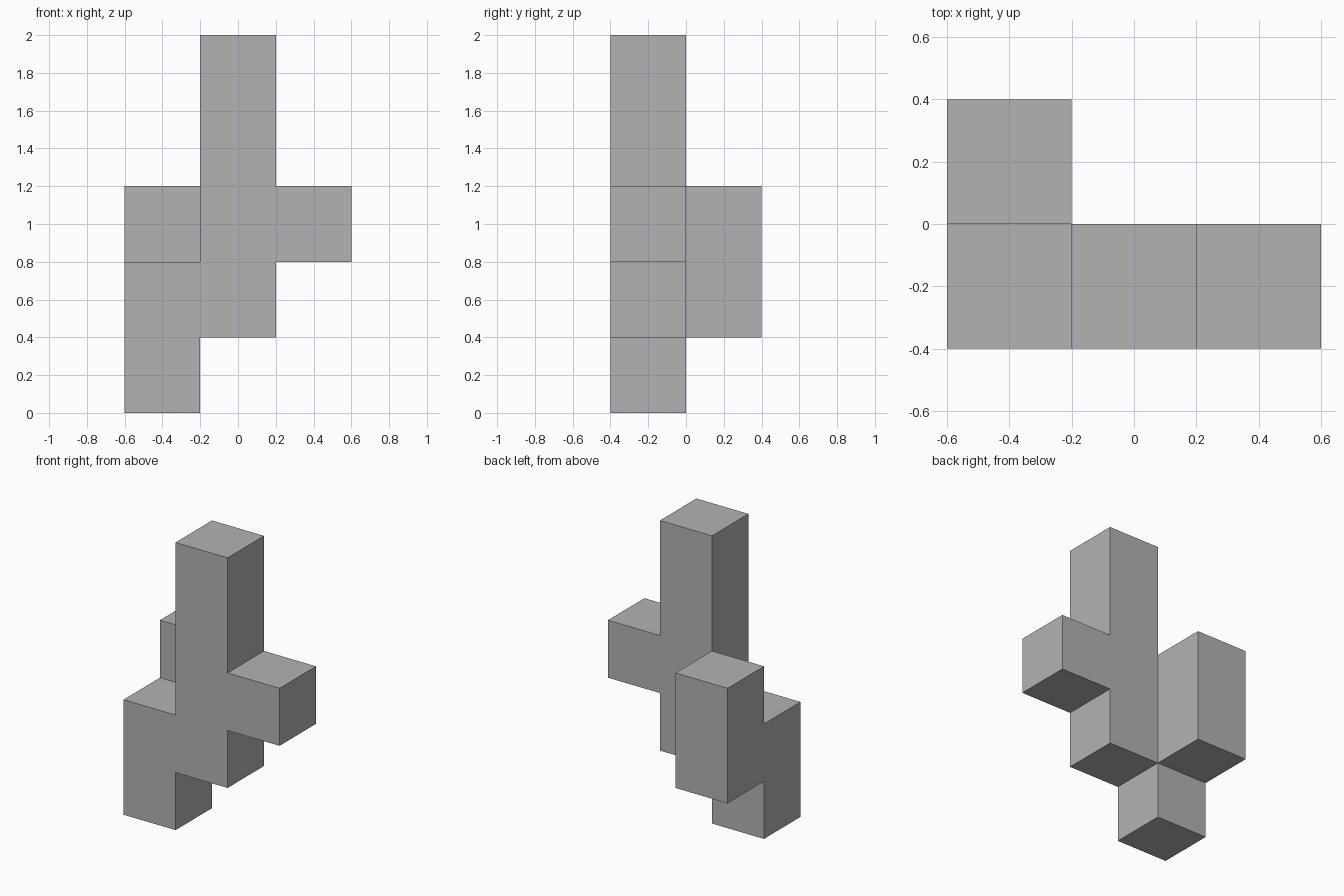
import bpy
import bmesh
import math
from mathutils import Vector

old = bpy.data.objects.get("Cube")
if old:
    bpy.data.objects.remove(old, do_unlink=True)

UNIT = 0.4  # edge length of one block


def stack(x, y, low, high):
    """Grid cells of a vertical run of blocks."""
    return {(x, y, z) for z in range(low, high)}


# Parts of the figure, in block units
tall_column = stack(0, 0, 1, 5)
side_arm = stack(1, 0, 2, 3)
lower_leg = stack(-1, 0, 0, 2)
rear_block = stack(-1, 1, 1, 3)
cells = tall_column | side_arm | lower_leg | rear_block

# Outer shell: a face wherever a block has no neighbour
bm = bmesh.new()
for cell in cells:
    centre = Vector(cell) + Vector((0, -0.5, 0.5))
    for axis in range(3):
        for sign in (-1, 1):
            normal = Vector((0, 0, 0))
            normal[axis] = sign
            if tuple(int(c + n) for c, n in zip(cell, normal)) in cells:
                continue
            u = Vector((0, 0, 0))
            u[(axis + 1) % 3] = 0.5
            v = normal.cross(u)
            middle = centre + normal / 2
            corners = (-u - v, u - v, u + v, v - u)
            bm.faces.new([bm.verts.new((middle + c) * UNIT) for c in corners])

# Weld the blocks and merge coplanar faces
bmesh.ops.remove_doubles(bm, verts=bm.verts, dist=0.001)
bmesh.ops.dissolve_limit(bm, angle_limit=math.radians(1),
                         verts=bm.verts, edges=bm.edges)

mesh = bpy.data.meshes.new("block_figure")
bm.to_mesh(mesh)
bm.free()
figure = bpy.data.objects.new("block_figure", mesh)
bpy.context.collection.objects.link(figure)

# Single plain grey
colour = (0.45, 0.45, 0.45, 1)
grey = bpy.data.materials.new("plain_grey")
grey.use_nodes = True
grey.diffuse_color = colour
grey.node_tree.nodes["Principled BSDF"].inputs["Base Color"].default_value = colour
mesh.materials.append(grey)
